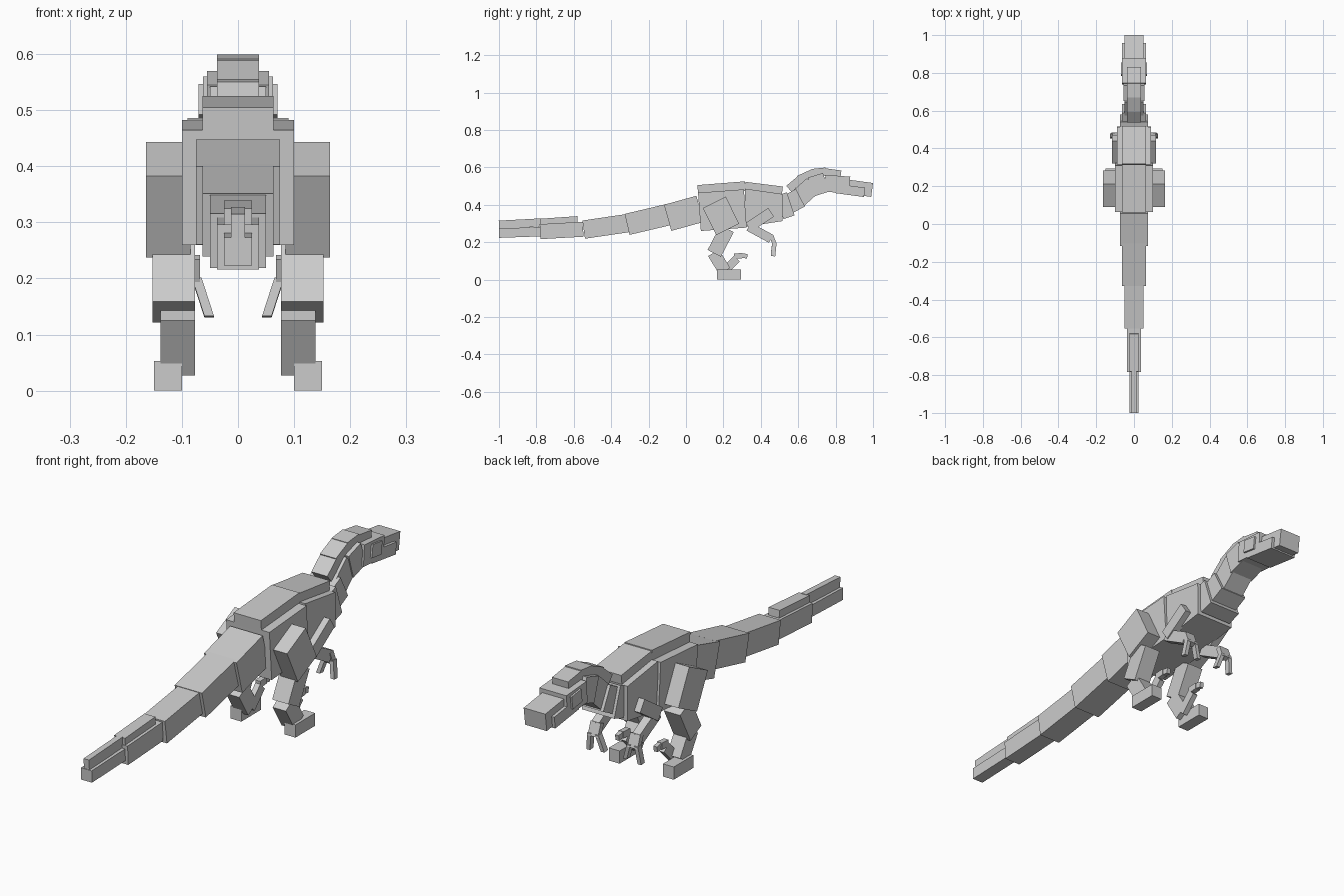
import bpy, bmesh
from mathutils import Vector


def block(name, a, b, h, x0, x1, h_end=None, dx=0.0, pair=False):
    """Box along a side-view centre line a-b (y, z), thickness h, spanning x0..x1."""
    a, b = Vector(a), Vector(b)
    d = (b - a).normalized()
    n = Vector((-d.y, d.x))
    bm = bmesh.new()
    rings = []
    for p, t, s in ((a, h, 0.0), (b, h_end or h, dx)):
        lo, hi = p - n * t / 2, p + n * t / 2
        rings.append([bm.verts.new((x + s, q.x, q.y))
                      for x, q in ((x0, lo), (x1, lo), (x1, hi), (x0, hi))])
    r, e = rings
    bm.faces.new(r)
    bm.faces.new(e[::-1])
    for i in range(4):
        j = (i + 1) % 4
        bm.faces.new((r[i], e[i], e[j], r[j]))
    bmesh.ops.recalc_face_normals(bm, faces=bm.faces)
    me = bpy.data.meshes.new(name)
    bm.to_mesh(me)
    bm.free()
    ob = bpy.data.objects.new(name, me)
    bpy.context.collection.objects.link(ob)
    if pair:
        ob.modifiers.new("Mirror", 'MIRROR').use_axis[0] = True
    return ob


def central(name, a, b, h, half, h_end=None):
    block(name, a, b, h, -half, half, h_end)


def paired(name, a, b, h, x0, x1, dx=0.0):
    block(name, a, b, h, x0, x1, dx=dx, pair=True)


# Tail, from tip to hips
central("tail_tip", (-1, .248), (-.775, .256), .05, .025)
central("tail_tip_fin", (-1, .293), (-.775, .305), .044, .0125)
central("tail_segment_1", (-.78, .256), (-.55, .269), .08, .0375)
central("tail_fin", (-.78, .308), (-.58, .322), .034, .025)
central("tail_segment_2", (-.547, .267), (-.309, .302), .098, .05)
central("tail_segment_3", (-.315, .295), (-.09, .348), .115, .063)
central("tail_segment_4", (-.098, .33), (.075, .378), .145, .075)

# Torso and back ridge
central("hips", (.072, .362), (.317, .38), .205, .1)
central("chest", (.315, .384), (.515, .385), .204, .09, .145)
central("rear_back_ridge", (.063, .48), (.317, .5), .05, .063)
central("front_back_ridge", (.315, .5), (.515, .475), .045, .063)

# Neck
central("neck_base", (.5, .385), (.56, .405), .13, .075)
central("neck_lower", (.55, .405), (.612, .437), .105, .063)
central("neck_middle", (.595, .428), (.68, .505), .1, .05)
central("neck_upper", (.668, .495), (.748, .52), .105, .055)

# Head
central("skull", (.742, .515), (.875, .505), .09, .0625)
central("snout", (.78, .508), (.995, .479), .075, .05)
central("cheeks", (.8, .487), (.955, .466), .05, .0625)
paired("eye", (.787, .519), (.85, .51), .055, .055, .07)

# Crest plates over the neck and head
crest = [((.55, .485), (.612, .537)), ((.602, .535), (.68, .57)),
         ((.672, .57), (.747, .578)), ((.742, .574), (.828, .562))]
for i, (a, b) in enumerate(crest):
    central(f"crest_plate_{i + 1}", a, b, .042, .037)

# Hind legs
paired("thigh", (.151, .413), (.223, .268), .137, .085, .164)
paired("shin", (.22, .272), (.151, .14), .08, .077, .152)
paired("ankle", (.147, .143), (.207, .045), .068, .077, .138)
paired("foot", (.165, .0265), (.295, .0265), .053, .1, .15)
paired("inner_toe_base", (.205, .045), (.272, .112), .042, .077, .1)
paired("inner_toe", (.258, .125), (.302, .128), .028, .077, .1)
paired("inner_toe_claw", (.292, .13), (.328, .124), .024, .08, .097)

# Arms with two splayed fingers
paired("upper_arm", (.455, .36), (.335, .28), .055, .083, .117)
paired("forearm", (.335, .283), (.455, .218), .048, .077, .112)
paired("hand", (.455, .238), (.475, .185), .022, .068, .115)
paired("inner_finger", (.473, .2), (.465, .132), .024, .065, .082, dx=-.022)
paired("outer_finger", (.473, .2), (.465, .125), .024, .1, .117, dx=.01)
